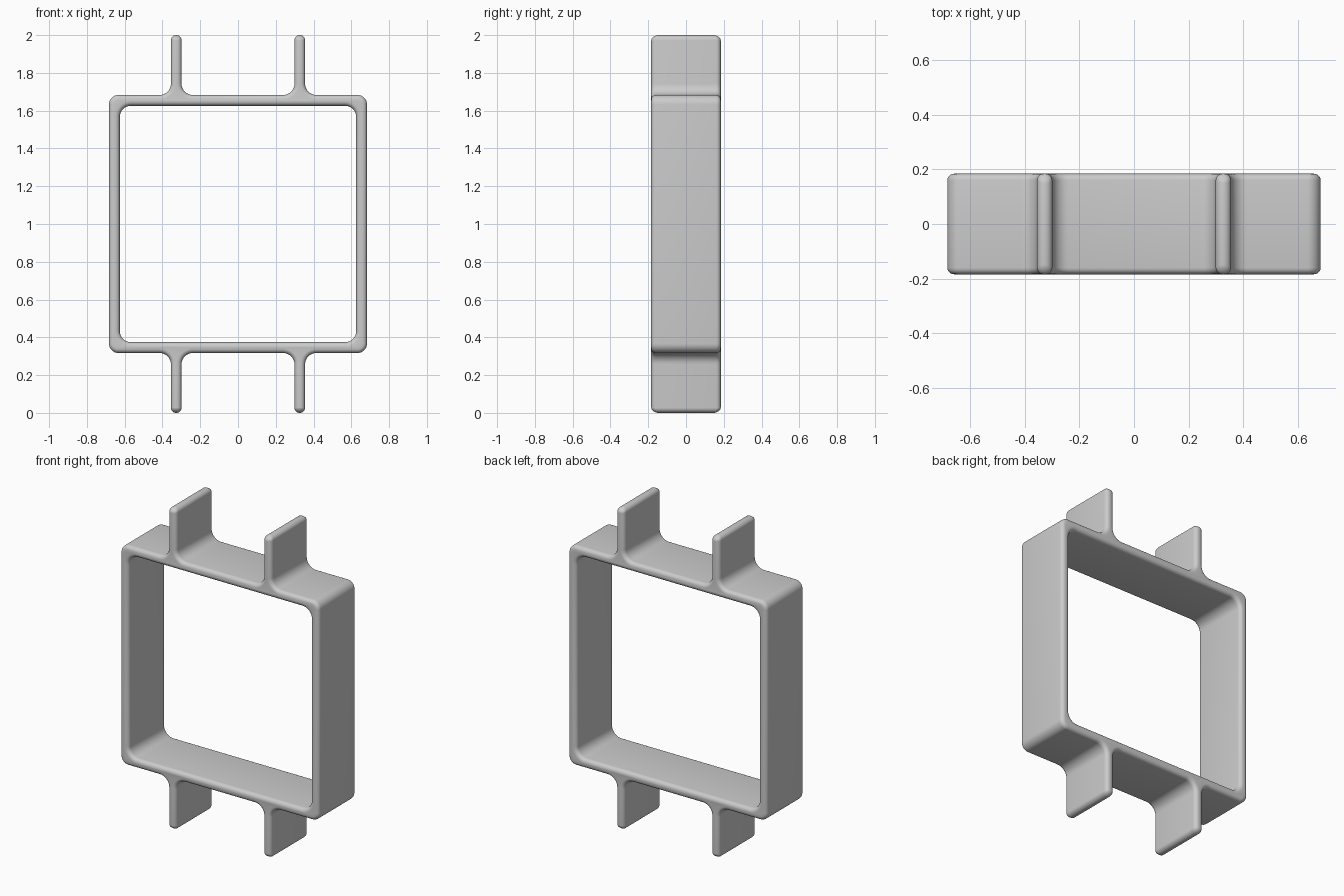
import bpy, bmesh, math
from mathutils import Vector

cube = bpy.data.objects.get("Cube")
if cube:
    bpy.data.objects.remove(cube)

MID = 1.0          # height of the frame centre
OUT, INN = 0.683, 0.626   # half sizes of the frame, outside and inside
FIN, HALF = 0.327, 0.028  # fin position and half thickness
DEPTH, ROUND = 0.184, 0.024


def fillet(corners, steps=8):
    """Replace each (x, z, radius) corner of a closed outline with an arc."""
    points = []
    for i, (x, z, r) in enumerate(corners):
        p = Vector((x, z))
        a = (Vector(corners[i - 1][:2]) - p).normalized()
        b = (Vector(corners[(i + 1) % len(corners)][:2]) - p).normalized()
        centre = p + (a + b) * r
        for k in range(steps + 1):
            t = k / steps * math.pi / 2
            points.append(centre - b * r * math.cos(t) - a * r * math.sin(t))
    return points


def add_outline(curve, points):
    spline = curve.splines.new('POLY')
    spline.points.add(len(points) - 1)
    for sp, p in zip(spline.points, points):
        sp.co = (p.x, p.y, 0, 1)
    spline.use_cyclic_u = True


# Top edge from right to left, with two fins flowing out of the frame
top = [(OUT, OUT, 0.05)]
for c in (FIN, -FIN):
    top += [(c + HALF, OUT, 0.06), (c + HALF, 1, 0.0275),
            (c - HALF, 1, 0.0275), (c - HALF, OUT, 0.06)]
top.append((-OUT, OUT, 0.05))
bottom = [(-x, -z, r) for x, z, r in top]
hole = [(sx * INN, sz * INN, 0.06) for sx, sz in ((1, 1), (-1, 1), (-1, -1), (1, -1))]

# Rounded extrusion of the whole outline
curve = bpy.data.curves.new("frame_profile", 'CURVE')
curve.dimensions = '2D'
curve.fill_mode = 'BOTH'
curve.extrude = DEPTH - ROUND
curve.bevel_depth = ROUND
curve.offset = -ROUND
curve.bevel_resolution = 4
add_outline(curve, fillet(top + bottom))
add_outline(curve, fillet(hole))

frame = bpy.data.objects.new("finned_frame", curve)
bpy.context.collection.objects.link(frame)
bpy.ops.object.select_all(action='DESELECT')
frame.select_set(True)
bpy.context.view_layer.objects.active = frame
bpy.ops.object.convert(target='MESH')
frame = bpy.context.object

# Stand upright and weld the caps to the sides
bm = bmesh.new()
bm.from_mesh(frame.data)
bmesh.ops.remove_doubles(bm, verts=bm.verts, dist=0.0003)
for v in bm.verts:
    x, y, z = v.co
    # round the fin corners seen from the side
    over = max(0, abs(y) - (1 - 0.03)) / 0.03
    z *= 1 - 0.07 * over ** 2
    v.co = (x, -z, y + MID)
bmesh.ops.recalc_face_normals(bm, faces=bm.faces)
bm.to_mesh(frame.data)
bm.free()
frame.name = "finned_frame"

grey = bpy.data.materials.new("light_grey")
grey.use_nodes = True
grey.diffuse_color = (0.6, 0.6, 0.6, 1)
grey.node_tree.nodes["Principled BSDF"].inputs["Base Color"].default_value = (0.6, 0.6, 0.6, 1)
frame.data.materials.clear()
frame.data.materials.append(grey)
bpy.ops.object.shade_smooth_by_angle(angle=math.radians(40))
